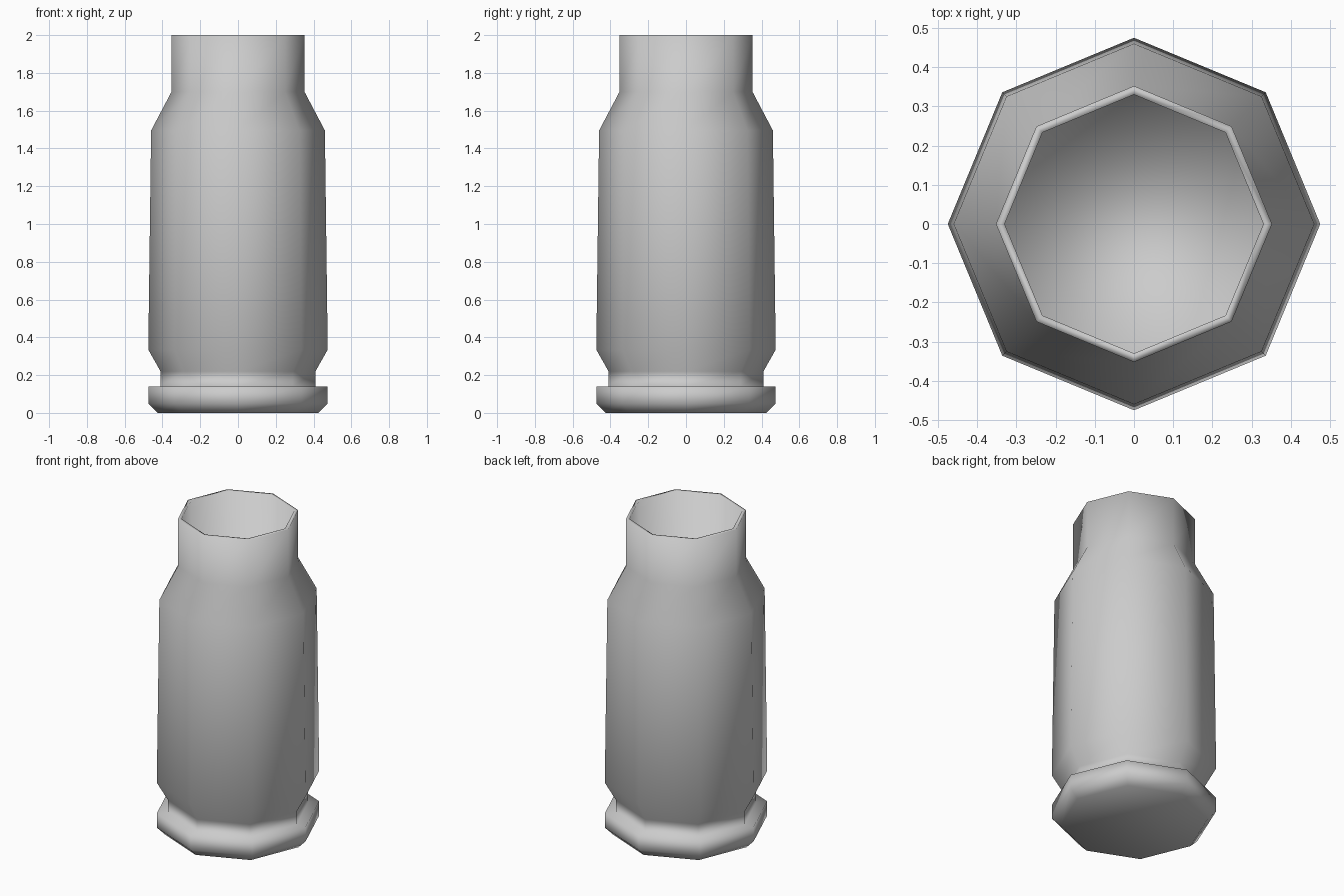
import bpy, bmesh
from math import cos, sin, pi

if "Cube" in bpy.data.objects:
    bpy.data.objects.remove(bpy.data.objects["Cube"])

SIDES = 8

# Profile (radius, height): rim flange, groove, tapered body, shoulder, neck, bore
profile = [
    (0.425, 0.0), (0.475, 0.05), (0.475, 0.14),
    (0.41, 0.14), (0.41, 0.22), (0.475, 0.335),
    (0.46, 1.495), (0.352, 1.7), (0.352, 2.0),
    (0.33, 2.0), (0.33, 0.22),
]

bm = bmesh.new()
rings = [[bm.verts.new((r * cos(2 * pi * i / SIDES), r * sin(2 * pi * i / SIDES), z))
          for i in range(SIDES)] for r, z in profile]

# Walls between neighbouring rings
for low, high in zip(rings, rings[1:]):
    for i in range(SIDES):
        j = (i + 1) % SIDES
        bm.faces.new((low[i], low[j], high[j], high[i]))

# Base cap and bore floor
bm.faces.new(rings[0][::-1])
bm.faces.new(rings[-1])

bmesh.ops.recalc_face_normals(bm, faces=bm.faces)
for f in bm.faces:
    f.smooth = True

mesh = bpy.data.meshes.new("cartridge_case")
bm.to_mesh(mesh)
bm.free()
bpy.context.collection.objects.link(bpy.data.objects.new("cartridge_case", mesh))
